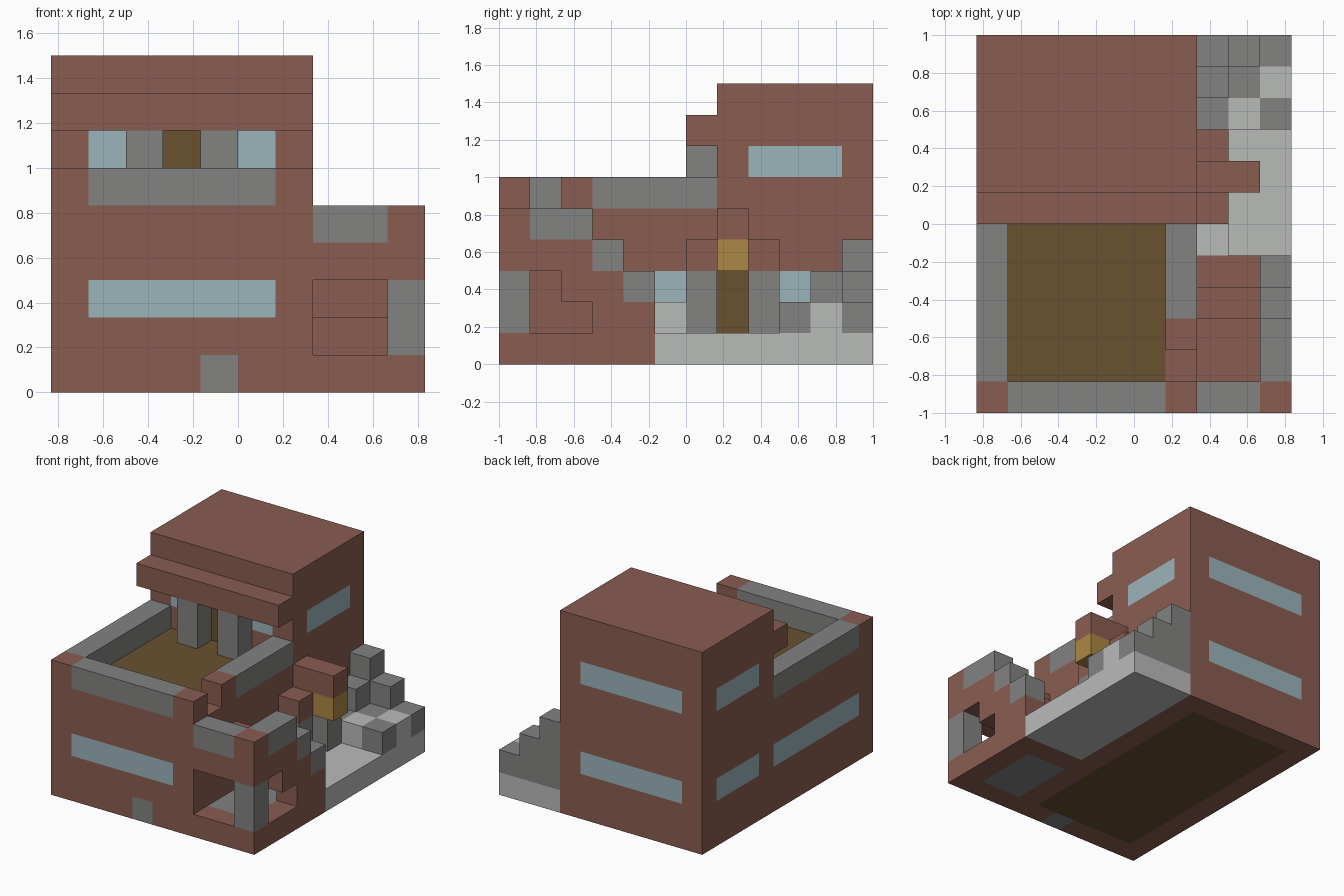
import bpy
import bmesh
from mathutils import Vector

if "Cube" in bpy.data.objects:
    bpy.data.objects.remove(bpy.data.objects["Cube"], do_unlink=True)

UNIT = 1 / 6                      # edge of one building block
SIZE = Vector((10, 12, 9))        # blocks across, deep and high

COLOURS = {
    "brick": (0.254, 0.108, 0.082),
    "grey_stone": (0.225, 0.225, 0.222),
    "pale_stone": (0.485, 0.495, 0.485),
    "glass": (0.330, 0.458, 0.500),
    "wood": (0.138, 0.082, 0.030),
    "lamp_yellow": (0.413, 0.246, 0.058),
}


def make_material(name, rgb):
    mat = bpy.data.materials.new(name)
    mat.use_nodes = True
    mat.diffuse_color = (*rgb, 1)
    shader = next(n for n in mat.node_tree.nodes if n.type == "BSDF_PRINCIPLED")
    shader.inputs["Base Color"].default_value = (*rgb, 1)
    shader.inputs["Roughness"].default_value = 0.9
    return mat


MATERIALS = {name: make_material(name, rgb) for name, rgb in COLOURS.items()}
cells = {}                        # block position -> (part, colour)


def box_cells(x, y, z):
    return [(i, j, k) for i in range(*x) for j in range(*y) for k in range(*z)]


def fill(part, colour, x, y, z):
    for cell in box_cells(x, y, z):
        cells[cell] = (part, colour)


def carve(x, y, z):
    for cell in box_cells(x, y, z):
        cells.pop(cell, None)


# Main house: lower storey, upper storey, floors
fill("house_walls", "brick", (0, 7), (0, 12), (0, 5))
fill("ground_floor", "wood", (1, 6), (1, 11), (0, 1))
fill("doorstep", "grey_stone", (4, 5), (0, 1), (0, 1))
fill("terrace_floor", "wood", (1, 6), (1, 7), (4, 5))
fill("upper_walls", "brick", (0, 7), (7, 12), (5, 9))

# Canopy on two pillars, with the terrace door between them
fill("canopy", "brick", (0, 7), (6, 7), (7, 8))
for i in (2, 4):
    fill("canopy_pillars", "grey_stone", (i, i + 1), (6, 7), (5, 7))
fill("terrace_door", "wood", (3, 4), (7, 8), (5, 7))

# Terrace parapet with brick corners and a gap for the stairs
fill("parapet", "grey_stone", (1, 6), (0, 1), (5, 6))
fill("parapet", "grey_stone", (0, 1), (1, 7), (5, 6))
fill("parapet", "grey_stone", (6, 7), (3, 7), (5, 6))
for i, j in ((0, 0), (6, 0), (6, 2)):
    fill("parapet_corners", "brick", (i, i + 1), (j, j + 1), (5, 6))

# Windows
fill("front_window", "glass", (1, 6), (0, 1), (2, 3))
for k in (2, 6):
    fill("back_windows", "glass", (1, 6), (11, 12), (k, k + 1))
    fill("side_windows", "glass", (0, 1), (8, 11), (k, k + 1))
fill("side_windows", "glass", (0, 1), (1, 7), (2, 3))
fill("side_windows", "glass", (6, 7), (8, 11), (6, 7))
for i in (1, 5):
    fill("terrace_windows", "glass", (i, i + 1), (7, 8), (6, 7))
for j in (5, 9):
    fill("patio_windows", "glass", (6, 7), (j, j + 1), (2, 3))

# Annex with outside stairs, stepped side wall and open porch
fill("annex", "brick", (7, 10), (0, 3), (0, 4))
for j, top in ((3, 3), (4, 2)):
    fill("annex", "brick", (7, 10), (j, j + 1), (0, top))
    fill("annex_rail", "grey_stone", (9, 10), (j, j + 1), (top, top + 1))
fill("annex_rail", "grey_stone", (9, 10), (1, 3), (4, 5))
fill("annex_rail", "grey_stone", (7, 9), (0, 1), (4, 5))
fill("annex_corner", "brick", (9, 10), (0, 1), (4, 5))
carve((7, 9), (0, 3), (1, 3))
carve((7, 9), (3, 4), (1, 2))
carve((9, 10), (1, 2), (1, 3))
carve((9, 10), (2, 3), (1, 2))
fill("porch_floor", "grey_stone", (7, 9), (1, 4), (0, 1))
fill("porch_pillar", "grey_stone", (9, 10), (0, 1), (1, 3))

# Patio with a small seat
fill("patio", "pale_stone", (7, 10), (5, 12), (0, 1))
fill("patio_seat", "pale_stone", (7, 8), (5, 6), (1, 2))

# Side door with columns, brick hood and lamp
fill("side_door", "wood", (6, 7), (7, 8), (1, 3))
for j in (6, 8):
    fill("door_columns", "grey_stone", (7, 8), (j, j + 1), (1, 3))
    fill("door_hood", "brick", (7, 8), (j, j + 1), (3, 4))
fill("door_hood", "brick", (7, 8), (7, 8), (3, 5))
fill("door_hood", "brick", (8, 9), (7, 8), (4, 5))
fill("lamp", "lamp_yellow", (8, 9), (7, 8), (3, 4))

# Stepped rockery in the patio corner
fill("rockery", "grey_stone", (7, 10), (9, 12), (1, 2))
fill("rockery", "grey_stone", (7, 8), (10, 12), (2, 3))
fill("rockery", "grey_stone", (8, 9), (11, 12), (2, 3))
fill("rockery", "grey_stone", (7, 8), (11, 12), (3, 4))
for i in (8, 9):
    fill("rockery", "pale_stone", (i, i + 1), (i + 1, i + 2), (1, 2))


def place(p):
    return Vector(((p.x - SIZE.x / 2), (p.y - SIZE.y / 2), p.z)) * UNIT


def build_part(part):
    """Mesh the exposed sides of one part's blocks and join flat areas."""
    own = {c: colour for c, (name, colour) in cells.items() if name == part}
    slots = sorted(set(own.values()))
    bm = bmesh.new()
    for cell, colour in own.items():
        centre = Vector(cell) + Vector((0.5, 0.5, 0.5))
        for axis in range(3):
            for sign in (-1, 1):
                step = Vector((0, 0, 0))
                step[axis] = sign
                if tuple(int(a + b) for a, b in zip(cell, step)) in cells:
                    continue
                u, v = Vector((0, 0, 0)), Vector((0, 0, 0))
                u[(axis + 1) % 3] = 0.5
                v[(axis + 2) % 3] = 0.5 * sign
                mid = centre + step / 2
                corners = (mid - u - v, mid + u - v, mid + u + v, mid - u + v)
                face = bm.faces.new([bm.verts.new(place(p)) for p in corners])
                face.material_index = slots.index(colour)
    bmesh.ops.remove_doubles(bm, verts=bm.verts[:], dist=0.001)
    bmesh.ops.dissolve_limit(bm, angle_limit=0.01, verts=bm.verts[:],
                             edges=bm.edges[:], delimit={"MATERIAL"})
    mesh = bpy.data.meshes.new(part)
    bm.to_mesh(mesh)
    bm.free()
    for colour in slots:
        mesh.materials.append(MATERIALS[colour])
    bpy.context.collection.objects.link(bpy.data.objects.new(part, mesh))


for part in sorted({name for name, colour in cells.values()}):
    build_part(part)
